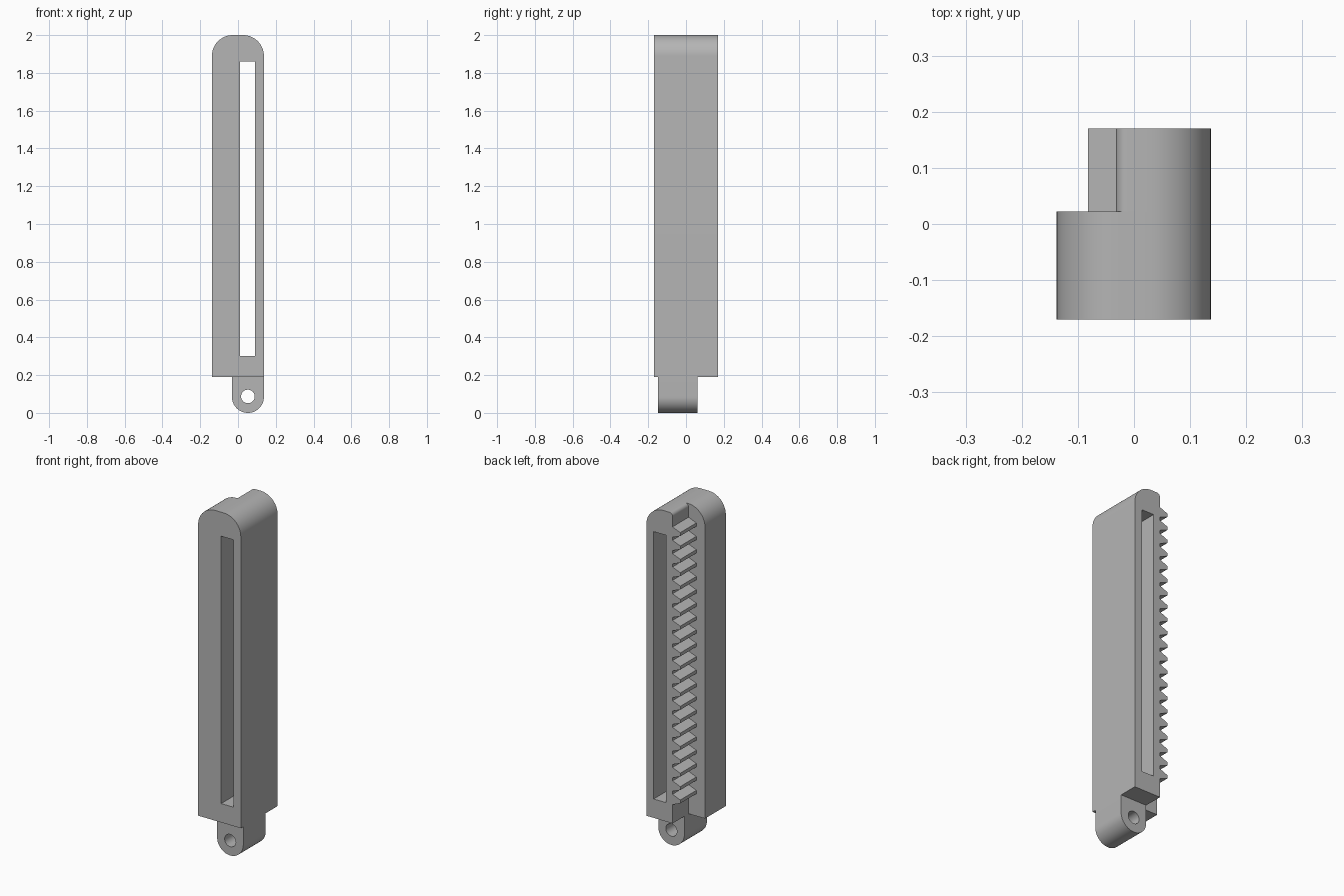
import bpy, bmesh, math

cube = bpy.data.objects.get("Cube")
if cube:
    bpy.data.objects.remove(cube, do_unlink=True)

grey = bpy.data.materials.new("plain grey")
grey.use_nodes = True
grey.diffuse_color = (0.46, 0.46, 0.46, 1)
grey.node_tree.nodes["Principled BSDF"].inputs["Base Color"].default_value = (0.46, 0.46, 0.46, 1)


def arc(cx, cz, r, a0, a1, n=16):
    """Points on an arc in the x-z plane, angles in degrees."""
    angles = [math.radians(a0 + (a1 - a0) * i / n) for i in range(n + 1)]
    return [(cx + r * math.cos(a), cz + r * math.sin(a)) for a in angles]


def prism(name, loops, y0, y1):
    """Fill an outline (with optional holes) and extrude it from y0 to y1."""
    bm = bmesh.new()
    edges = []
    for loop in loops:
        vs = [bm.verts.new((x, y0, z)) for x, z in loop]
        edges += [bm.edges.new((vs[i - 1], vs[i])) for i in range(len(vs))]
    bmesh.ops.triangle_fill(bm, edges=edges, use_beauty=True)
    ext = bmesh.ops.extrude_face_region(bm, geom=bm.faces[:], use_keep_orig=True)
    moved = [v for v in ext["geom"] if isinstance(v, bmesh.types.BMVert)]
    bmesh.ops.translate(bm, verts=moved, vec=(0, y1 - y0, 0))
    bmesh.ops.recalc_face_normals(bm, faces=bm.faces[:])
    me = bpy.data.meshes.new(name)
    bm.to_mesh(me)
    bm.free()
    me.materials.append(grey)
    ob = bpy.data.objects.new(name, me)
    bpy.context.collection.objects.link(ob)
    bpy.ops.object.select_all(action='DESELECT')
    ob.select_set(True)
    bpy.context.view_layer.objects.active = ob
    bpy.ops.object.shade_smooth_by_angle(angle=math.radians(25))
    return ob


LEFT, STEP, RIGHT = -0.138, -0.032, 0.137
FRONT, MID, BACK = -0.17, 0.022, 0.17
BASE, TOP, R = 0.19, 2.0, 0.11

slot = [(0.01, 0.3), (0.09, 0.3), (0.09, 1.86), (0.01, 1.86)]
right_side = [(RIGHT, BASE)] + arc(RIGHT - R, TOP - R, R, 0, 90)

# Wide front half of the body
prism("front_body", [[(LEFT, BASE)] + right_side + arc(LEFT + R, TOP - R, R, 90, 180), slot],
      FRONT, MID)

# Narrow back half with a small rounded shoulder
prism("back_body", [[(STEP, BASE)] + right_side + arc(STEP + 0.02, TOP - 0.02, 0.02, 90, 180, 6), slot],
      MID, BACK)

# Rack of teeth on the stepped side
PITCH, FIRST, TIP = 0.078, 0.33, -0.082
tooth = [(STEP, FIRST - 0.03), (STEP, FIRST + 0.03), (TIP, FIRST + 0.01), (TIP, FIRST - 0.01)]
rack = prism("rack_teeth", [tooth], MID, BACK)
array = rack.modifiers.new("repeat", 'ARRAY')
array.count = 21
array.use_relative_offset = False
array.use_constant_offset = True
array.constant_offset_displace = (0, 0, PITCH)

# Pierced mounting lug under the body
cx, r = (STEP + RIGHT) / 2, (RIGHT - STEP) / 2
prism("mounting_lug", [[(RIGHT, BASE), (STEP, BASE)] + arc(cx, r, r, 180, 360, 32),
                       arc(cx, 0.087, 0.036, 0, 360, 32)[:-1]], -0.147, 0.06)
